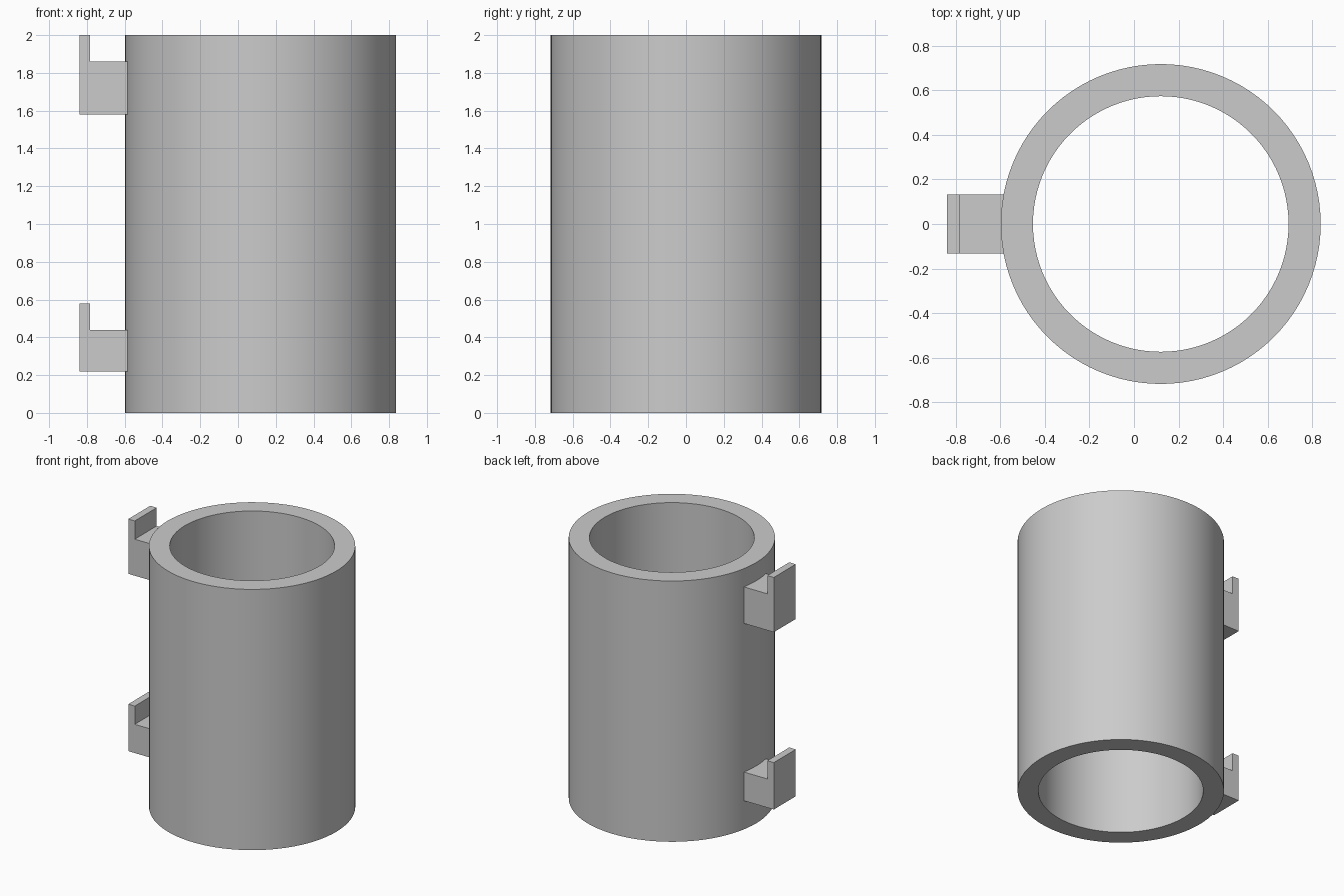
import bpy, bmesh, math

cube = bpy.data.objects.get("Cube")
if cube:
    bpy.data.objects.remove(cube, do_unlink=True)

SEGMENTS = 96
CENTRE_X = 0.12
OUTER, INNER, HEIGHT = 0.717, 0.573, 2.0

grey = bpy.data.materials.new("plain_grey")
grey.use_nodes = True
colour = (0.6, 0.6, 0.6, 1)
grey.diffuse_color = colour
grey.node_tree.nodes["Principled BSDF"].inputs["Base Color"].default_value = colour


def add_object(name, bm):
    bmesh.ops.recalc_face_normals(bm, faces=bm.faces)
    mesh = bpy.data.meshes.new(name)
    bm.to_mesh(mesh)
    bm.free()
    mesh.materials.append(grey)
    obj = bpy.data.objects.new(name, mesh)
    bpy.context.collection.objects.link(obj)
    return obj


def make_tube():
    """Open pipe: a rectangular wall section swept around the axis."""
    bm = bmesh.new()
    section = [(INNER, 0), (OUTER, 0), (OUTER, HEIGHT), (INNER, HEIGHT)]
    rings = []
    for i in range(SEGMENTS):
        a = math.tau * i / SEGMENTS
        rings.append([bm.verts.new((CENTRE_X + r * math.cos(a), r * math.sin(a), z))
                      for r, z in section])
    for i, ring in enumerate(rings):
        following = rings[(i + 1) % SEGMENTS]
        for j in range(4):
            k = (j + 1) % 4
            bm.faces.new((ring[j], following[j], following[k], ring[k]))
    return add_object("tube", bm)


def make_hook(name, bottom, shelf, top):
    """L-shaped clip with an upright lip, its root buried in the tube wall."""
    outside, lip, root, half_width = -0.838, -0.783, -0.55, 0.133
    profile = [(outside, bottom), (root, bottom), (root, shelf),
               (lip, shelf), (lip, top), (outside, top)]
    bm = bmesh.new()
    face = bm.faces.new([bm.verts.new((x, -half_width, z)) for x, z in profile])
    sweep = bmesh.ops.extrude_face_region(bm, geom=[face])["geom"]
    bmesh.ops.translate(bm, vec=(0, 2 * half_width, 0),
                        verts=[v for v in sweep if isinstance(v, bmesh.types.BMVert)])
    return add_object(name, bm)


# Smooth walls with crisp rims
tube = make_tube()
bpy.ops.object.select_all(action="DESELECT")
tube.select_set(True)
bpy.context.view_layer.objects.active = tube
bpy.ops.object.shade_smooth_by_angle(angle=math.radians(30))

# Two mounting hooks on the right side
make_hook("upper_hook", 1.58, 1.86, 2.0)
make_hook("lower_hook", 0.22, 0.44, 0.58)
